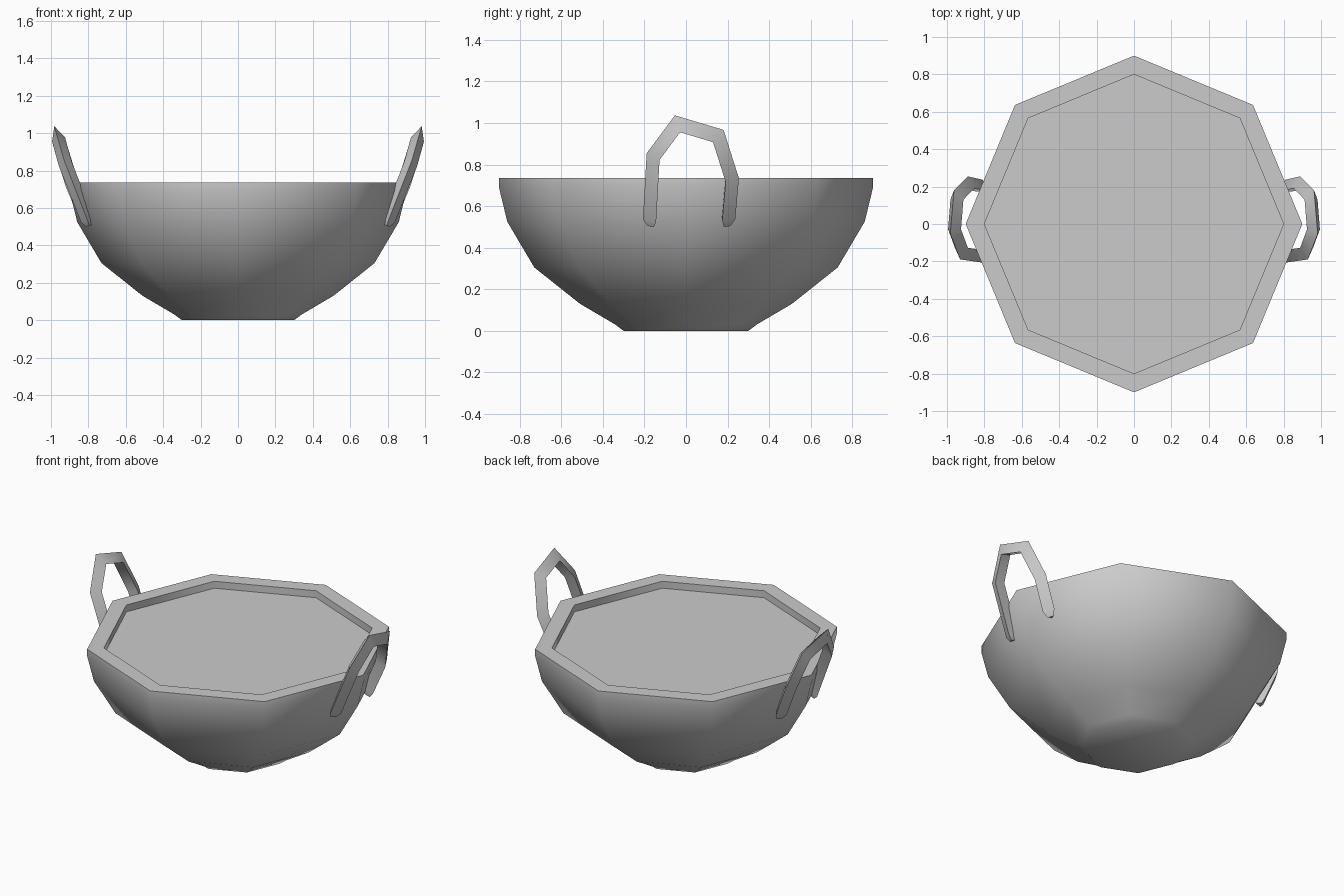
import bpy, math
from mathutils import Vector

if "Cube" in bpy.data.objects:
    bpy.data.objects.remove(bpy.data.objects["Cube"])


def make_object(name, verts, faces):
    mesh = bpy.data.meshes.new(name)
    mesh.from_pydata([tuple(v) for v in verts], [], faces)
    obj = bpy.data.objects.new(name, mesh)
    bpy.context.collection.objects.link(obj)
    return obj


def loft(name, rings):
    """Skin a list of equal-length rings and cap both ends."""
    n = len(rings[0])
    verts = [v for ring in rings for v in ring]
    faces = [(i * n + j, i * n + (j + 1) % n, (i + 1) * n + (j + 1) % n, (i + 1) * n + j)
             for i in range(len(rings) - 1) for j in range(n)]
    faces.append(tuple(reversed(range(n))))
    faces.append(tuple(range(len(verts) - n, len(verts))))
    obj = make_object(name, verts, faces)
    bpy.ops.object.select_all(action='DESELECT')
    obj.select_set(True)
    bpy.context.view_layer.objects.active = obj
    bpy.ops.object.mode_set(mode='EDIT')
    bpy.ops.mesh.select_all(action='SELECT')
    bpy.ops.mesh.normals_make_consistent(inside=False)
    bpy.ops.object.mode_set(mode='OBJECT')
    bpy.ops.object.shade_smooth_by_angle(angle=math.radians(60))
    return obj


def octagon(r, z):
    return [Vector((r * math.cos(k * math.pi / 4), r * math.sin(k * math.pi / 4), z))
            for k in range(8)]


# Bowl: eight-sided shell, flat rim, inner wall down to the filled surface
profile = [(0.30, 0), (0.34, 0.03), (0.51, 0.13), (0.73, 0.305), (0.86, 0.525),
           (0.90, 0.69), (0.90, 0.735), (0.80, 0.735), (0.80, 0.69)]
loft("bowl", [octagon(r, z) for r, z in profile])

# Handles: three-sided bar swept along a leaning arch, tapered feet
path = [(0.795, -0.165, 0.505), (0.805, -0.165, 0.535), (0.925, -0.148, 0.84),
        (0.967, -0.037, 0.99), (0.952, 0.147, 0.935), (0.888, 0.212, 0.73),
        (0.81, 0.195, 0.54), (0.798, 0.193, 0.505)]
scale = [0.5, 1, 1, 1, 1, 1, 1, 0.5]
plane_normal = Vector((0.95, 0, -0.31)).normalized()


def handle(name, side):
    pts = [Vector(p) for p in path]
    rings = []
    for i, c in enumerate(pts):
        a = (c - pts[i - 1]).normalized() if i else (pts[1] - c).normalized()
        b = (pts[i + 1] - c).normalized() if i < len(pts) - 1 else a
        tangent = (a + b).normalized()
        out = tangent.cross(plane_normal).normalized()
        if out.dot(c - Vector((0.86, 0.015, 0.65))) < 0:
            out = -out
        miter = 1 / max(0.7, tangent.dot(a))
        ring = []
        for k in range(3):
            t = k * math.tau / 3
            ring.append(c + scale[i] * 0.042 * (out * math.cos(t) * miter
                                                + plane_normal * math.sin(t)))
        rings.append([Vector((side * v.x, v.y, v.z)) for v in ring])
    loft(name, rings)


handle("right_handle", 1)
handle("left_handle", -1)
